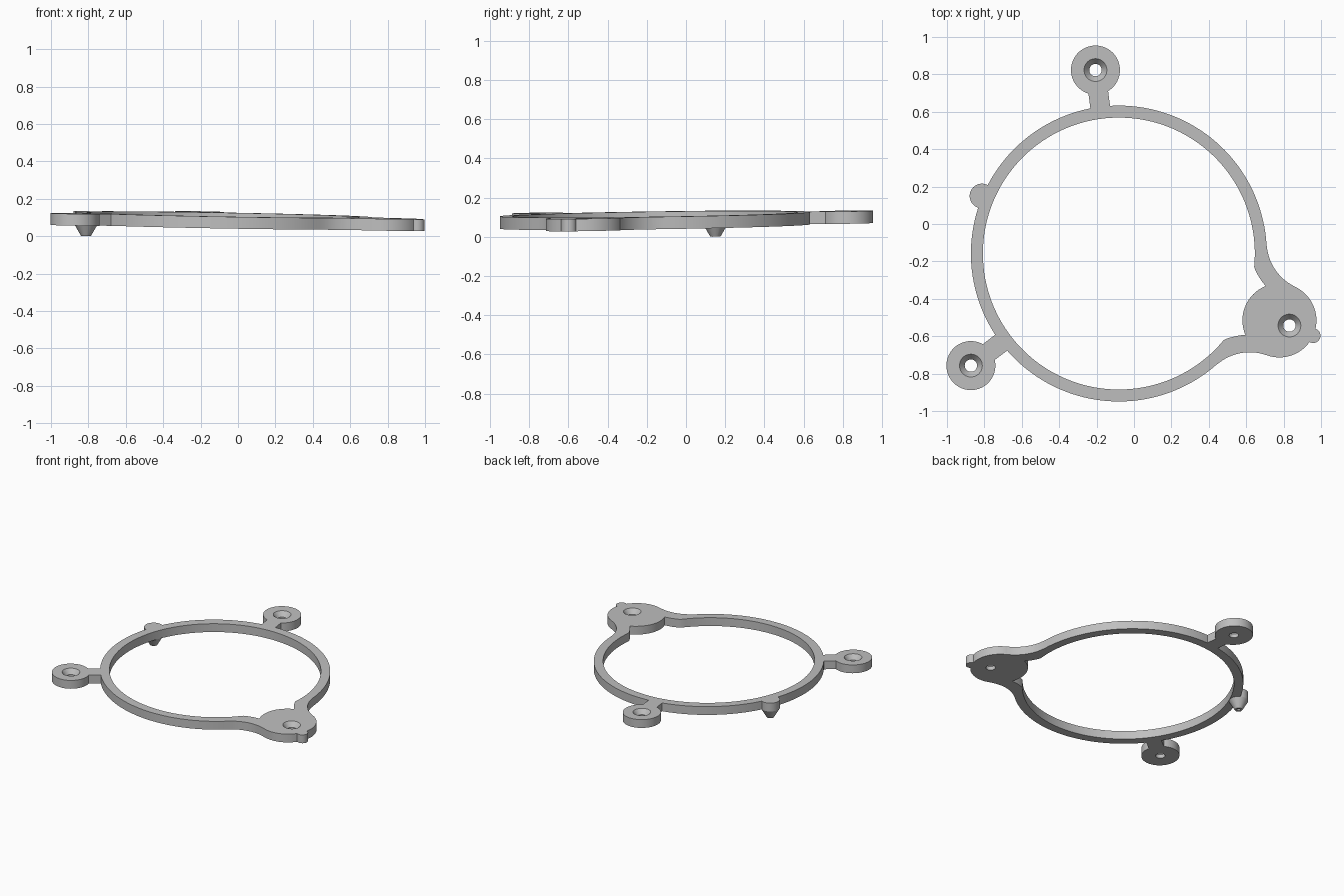
import bpy, bmesh, math
from math import cos, sin, radians
from mathutils import Vector

if "Cube" in bpy.data.objects:
    bpy.data.objects.remove(bpy.data.objects["Cube"], do_unlink=True)

THICK = 0.063
CENTRE = Vector((-0.081, -0.158))        # centre of the ring
AXIS = radians(-22.6)                    # direction from ring to the big lug
LUG = CENTRE + 0.93 * Vector((cos(AXIS), sin(AXIS)))
BOSSES = [Vector((-0.206, 0.823)), Vector((-0.872, -0.757))]
LUG_HOLE = Vector((0.831, -0.543))
NUB = Vector((0.958, -0.597))
POST = Vector((-0.813, 0.15))

grey = bpy.data.materials.new("grey_plastic")
grey.use_nodes = True
COLOUR = (0.52, 0.52, 0.52, 1)
grey.diffuse_color = COLOUR
grey.node_tree.nodes["Principled BSDF"].inputs["Base Color"].default_value = COLOUR


def finish(bm, name):
    bmesh.ops.remove_doubles(bm, verts=bm.verts, dist=1e-5)
    bmesh.ops.recalc_face_normals(bm, faces=bm.faces)
    mesh = bpy.data.meshes.new(name)
    bm.to_mesh(mesh)
    bm.free()
    mesh.materials.append(grey)
    obj = bpy.data.objects.new(name, mesh)
    bpy.context.collection.objects.link(obj)
    return obj


def lathe(name, centre, profile, steps=48):
    """Spin a (radius, height) profile that starts and ends on the axis."""
    bm = bmesh.new()
    verts = [bm.verts.new((centre.x + r, centre.y, z)) for r, z in profile]
    edges = [bm.edges.new(pair) for pair in zip(verts, verts[1:])]
    bmesh.ops.spin(bm, geom=verts + edges, cent=(*centre, 0), axis=(0, 0, 1),
                   angle=math.tau, steps=steps, use_merge=True)
    return finish(bm, name)


def disc(name, centre, radius, steps=48):
    return lathe(name, centre, [(0, 0), (radius, 0), (radius, THICK), (0, THICK)], steps)


def plate(name, quads):
    """Extrude a flat strip of faces up to the common thickness."""
    bm = bmesh.new()
    for quad in quads:
        bm.faces.new([bm.verts.new((p.x, p.y, 0)) for p in quad])
    bmesh.ops.remove_doubles(bm, verts=bm.verts, dist=1e-5)
    top = bmesh.ops.extrude_face_region(bm, geom=bm.faces[:])["geom"]
    bmesh.ops.translate(bm, vec=(0, 0, THICK),
                        verts=[v for v in top if isinstance(v, bmesh.types.BMVert)])
    return finish(bm, name)


def arc(cx, cy, radius, start, end, count):
    angles = [radians(start + (end - start) * i / count) for i in range(count + 1)]
    return [Vector((cx + radius * cos(a), cy + radius * sin(a))) for a in angles]


def place(p, side):
    """Turn a point beside the lug axis into a model position."""
    q = Vector((p.x, p.y * side))
    return CENTRE + Vector((q.x * cos(AXIS) - q.y * sin(AXIS),
                            q.x * sin(AXIS) + q.y * cos(AXIS)))


def band():
    # Half of the ring, then the flared arm that runs into the lug
    outer = arc(0, 0, 0.791, 180, 26, 64) + arc(0.951, 0.464, 0.266, 206, 267, 14)[1:]
    inner = arc(0, 0, 0.727, 180, 17, 64) + arc(0.951, 0.464, 0.36, 224.4, 260, 14)[1:]
    quads = []
    for side in (1, -1):
        o = [place(p, side) for p in outer]
        n = [place(p, side) for p in inner]
        for i in range(len(o) - 1):
            quad = [o[i], o[i + 1], n[i + 1], n[i]]
            quads.append(quad if side == 1 else quad[::-1])
    return plate("mounting_ring", quads)


def neck(centre):
    # Straight arm from a boss to the ring
    to_ring = CENTRE - centre
    length = to_ring.length - 0.76
    along = to_ring.normalized()
    across = Vector((-along.y, along.x)) * 0.053
    end = centre + along * length
    start = centre + along * 0.08
    return plate("neck", [[start - across, end - across, end + across, start + across]])


def combine(base, other, operation):
    other.hide_render = True
    mod = base.modifiers.new(operation.lower(), "BOOLEAN")
    mod.operation = operation
    mod.solver = "EXACT"
    mod.object = other
    graph = bpy.context.evaluated_depsgraph_get()
    mesh = bpy.data.meshes.new_from_object(base.evaluated_get(graph))
    base.modifiers.clear()
    base.data = mesh
    bpy.data.objects.remove(other, do_unlink=True)


ring = band()

# Lug, its nub, screw bosses and their arms
parts = [disc("lug", LUG, 0.198, 72), disc("lug_nub", NUB, 0.039, 32)]
for boss in BOSSES:
    parts += [disc("boss", boss, 0.131, 64), neck(boss)]

# Locating post with a tapered tip and a small blind hole
parts.append(lathe("locating_post", POST, [
    (0, -0.04), (0.012, -0.04), (0.012, -0.069), (0.026, -0.069),
    (0.066, 0), (0.066, THICK), (0, THICK)], 32))
for part in parts:
    combine(ring, part, "UNION")

# Countersunk screw holes
for spot in BOSSES + [LUG_HOLE]:
    cutter = lathe("hole_cutter", spot, [
        (0, -0.01), (0.033, -0.01), (0.033, 0.028), (0.061, THICK),
        (0.061, THICK + 0.01), (0, THICK + 0.01)], 40)
    combine(ring, cutter, "DIFFERENCE")

# Slight lean of the whole piece, resting on the post tip
for v in ring.data.vertices:
    v.co.z += 0.053 - 0.0177 * v.co.x + 0.0142 * v.co.y
lowest = min(v.co.z for v in ring.data.vertices)
for v in ring.data.vertices:
    v.co.z -= lowest

bpy.ops.object.select_all(action="DESELECT")
ring.select_set(True)
bpy.context.view_layer.objects.active = ring
bpy.ops.object.shade_smooth_by_angle(angle=radians(25))
